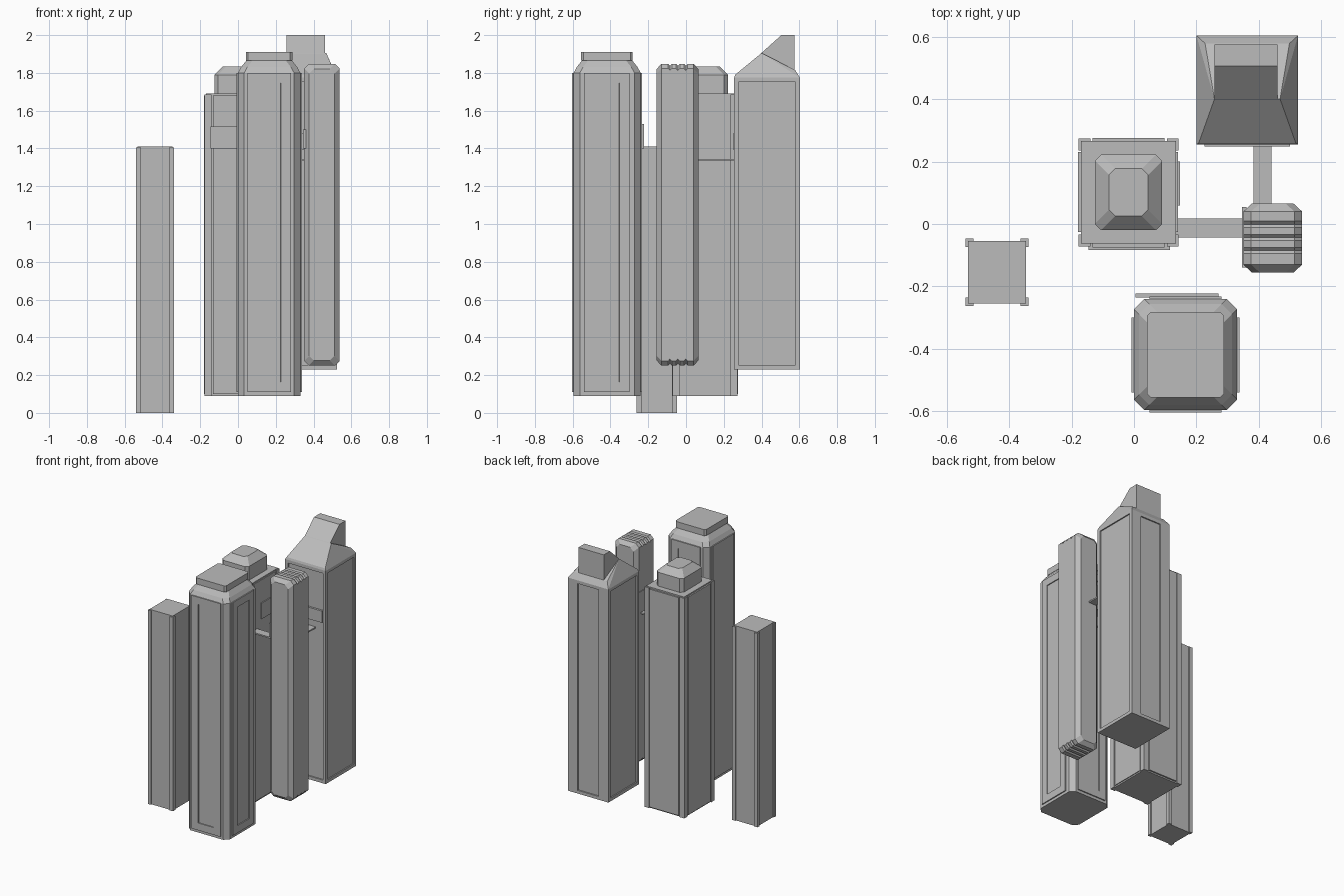
import bpy, bmesh
from mathutils import Vector

old = bpy.data.objects.get("Cube")
if old:
    bpy.data.objects.remove(old, do_unlink=True)

stone = bpy.data.materials.new("plain grey")
stone.use_nodes = True
GREY = (0.5, 0.5, 0.5, 1)
stone.diffuse_color = GREY
stone.node_tree.nodes["Principled BSDF"].inputs["Base Color"].default_value = GREY


def finish(name, bm):
    bmesh.ops.recalc_face_normals(bm, faces=bm.faces)
    mesh = bpy.data.meshes.new(name)
    bm.to_mesh(mesh)
    bm.free()
    mesh.materials.append(stone)
    obj = bpy.data.objects.new(name, mesh)
    bpy.context.collection.objects.link(obj)
    return obj


def loft(name, rings):
    """Skin a list of equal-length point rings and cap both ends."""
    bm = bmesh.new()
    rows = [[bm.verts.new(p) for p in ring] for ring in rings]
    n = len(rows[0])
    for a, b in zip(rows, rows[1:]):
        for i in range(n):
            j = (i + 1) % n
            bm.faces.new((a[i], a[j], b[j], b[i]))
    bm.faces.new(rows[0][::-1])
    bm.faces.new(rows[-1])
    return finish(name, bm)


def octagon(a0, a1, b0, b1, c):
    return [(a0 + c, b0), (a1 - c, b0), (a1, b0 + c), (a1, b1 - c),
            (a1 - c, b1), (a0 + c, b1), (a0, b1 - c), (a0, b0 + c)]


def shaft(name, x0, x1, y0, y1, c, steps):
    """Vertical chamfered block; steps are (height, inset)."""
    loft(name, [[(x, y, z) for x, y in octagon(x0 + d, x1 - d, y0 + d, y1 - d, c)]
                for z, d in steps])


def box_mesh(x0, x1, y0, y1, z0, z1):
    bm = bmesh.new()
    bmesh.ops.create_cube(bm, size=1)
    for v in bm.verts:
        v.co = ((x0 + x1) / 2 + v.co.x * (x1 - x0),
                (y0 + y1) / 2 + v.co.y * (y1 - y0),
                (z0 + z1) / 2 + v.co.z * (z1 - z0))
    return bm


def box(name, *bounds):
    finish(name, box_mesh(*bounds))


def sink(bm, direction, margin, depth, squeeze=1):
    """Sink a rectangular recess into the face that looks in a direction."""
    bm.normal_update()
    face = max(bm.faces, key=lambda f: f.normal.dot(Vector(direction)) * f.calc_area())
    bmesh.ops.inset_individual(bm, faces=[face], thickness=margin)
    middle = face.calc_center_median()
    for v in face.verts:
        v.co.x = middle.x + (v.co.x - middle.x) * squeeze
    bm.normal_update()
    bmesh.ops.inset_individual(bm, faces=[face], thickness=0.001, depth=-depth)


def corner_posts(name, x0, x1, y0, y1, z0, z1, w):
    for side, xa in (("right", x0), ("left", x1 - w)):
        for end, ya in (("front", y0), ("back", y1 - w)):
            box(f"{name}_{end}_{side}_post", xa, xa + w, ya, ya + w, z0, z1)


# Front tower: chamfered shaft, shoulder and cap
shaft("front_tower_shaft", 0, 0.33, -0.595, -0.24, 0.033,
      [(0.09, 0), (1.80, 0), (1.83, 0.016), (1.87, 0.048)])
shaft("front_tower_cap", 0.042, 0.288, -0.555, -0.282, 0.012, [(1.865, 0), (1.91, 0)])

# Front tower: raised side panels with sunken slots
for label, direction, bounds in (
        ("front", (0, -1, 0), (0.05, 0.28, -0.603, -0.58)),
        ("back", (0, 1, 0), (0.05, 0.28, -0.26, -0.232)),
        ("left", (1, 0, 0), (0.31, 0.338, -0.54, -0.30)),
        ("right", (-1, 0, 0), (-0.008, 0.02, -0.54, -0.30))):
    bm = box_mesh(*bounds, 0.11, 1.80)
    if label != "right":
        sink(bm, direction, 0.075, 0.006)
    finish(f"front_tower_{label}_panel", bm)
box("front_tower_landing", 0.005, 0.27, -0.236, -0.222, 1.40, 1.53)

# Middle tower: core, corner posts, face panels and stepped crown
box("middle_tower_core", -0.17, 0.135, -0.062, 0.265, 0.09, 1.69)
corner_posts("middle_tower", -0.178, 0.143, -0.072, 0.273, 0.09, 1.685, 0.038)
for label, bounds in (("front", (-0.133, 0.098, -0.075, 0)),
                      ("back", (-0.133, 0.098, 0.2, 0.276)),
                      ("left", (0.1, 0.141, -0.025, 0.23)),
                      ("right", (-0.18, -0.1, -0.025, 0.23))):
    box(f"middle_tower_{label}_panel", *bounds, 0.10, 1.68)
shaft("middle_tower_crown", -0.125, 0.09, -0.02, 0.222, 0.02,
      [(1.68, 0), (1.79, 0), (1.835, 0.045)])
box("middle_tower_landing", -0.145, 0.115, -0.083, -0.06, 1.40, 1.515)
box("middle_tower_side_landing", 0.13, 0.148, 0.06, 0.20, 1.40, 1.515)

# Slim left tower: lofted front to back with grooves across top and bottom
sections = [(-0.155, 0.027, 0.027), (-0.13, 0, 0)]
for i in range(3):
    y = -0.085 + i * 0.042
    sections += [(y - 0.01, 0, 0), (y, 0, 0.01), (y + 0.01, 0, 0)]
sections += [(0.04, 0, 0), (0.065, 0.027, 0.027)]
loft("slim_tower", [[(x, y, z) for x, z in
                     octagon(0.35 + dx, 0.538 - dx, 0.25 + dz, 1.848 - dz, 0.025)]
                    for y, dx, dz in sections])
box("slim_tower_landing", 0.345, 0.36, -0.14, 0.055, 1.40, 1.50)

# Back tower: body with sunken panels
bm = box_mesh(0.2, 0.525, 0.255, 0.603, 0.23, 1.775)
for direction, squeeze in (((0, -1, 0), 1), ((0, 1, 0), 0.6),
                           ((1, 0, 0), 1), ((-1, 0, 0), 1)):
    sink(bm, direction, 0.033, 0.008, squeeze)
finish("back_tower_body", bm)

# Back tower: hipped roof falling to the rear
bm = bmesh.new()
for s in (-1, 1):
    for dx, y, z in ((0.1625, 0.255, 1.775), (0.1625, 0.603, 1.775), (0.155, 0.26, 1.79),
                     (0.105, 0.40, 1.905), (0.135, 0.578, 1.815)):
        bm.verts.new((0.3625 + s * dx, y, z))
bmesh.ops.convex_hull(bm, input=bm.verts)
bmesh.ops.dissolve_limit(bm, angle_limit=0.01, verts=bm.verts, edges=bm.edges)
finish("back_tower_roof", bm)

# Back tower: ramped block on the roof
ramp = [(0.29, 1.78), (0.40, 1.906), (0.505, 2.0), (0.575, 2.0), (0.575, 1.78)]
loft("back_tower_ramp", [[(x, y, z) for y, z in ramp] for x in (0.257, 0.46)])
box("back_tower_landing", 0.225, 0.50, 0.248, 0.27, 1.395, 1.48)

# Thin bridges between the towers
box("middle_bridge", 0.13, 0.36, -0.043, 0.018, 1.335, 1.345)
box("back_bridge", 0.382, 0.44, 0.05, 0.262, 1.335, 1.345)

# Low right tower: core and corner posts
box("low_tower_core", -0.532, -0.346, -0.254, -0.055, 0, 1.41)
corner_posts("low_tower", -0.54, -0.338, -0.262, -0.047, 0, 1.405, 0.026)
